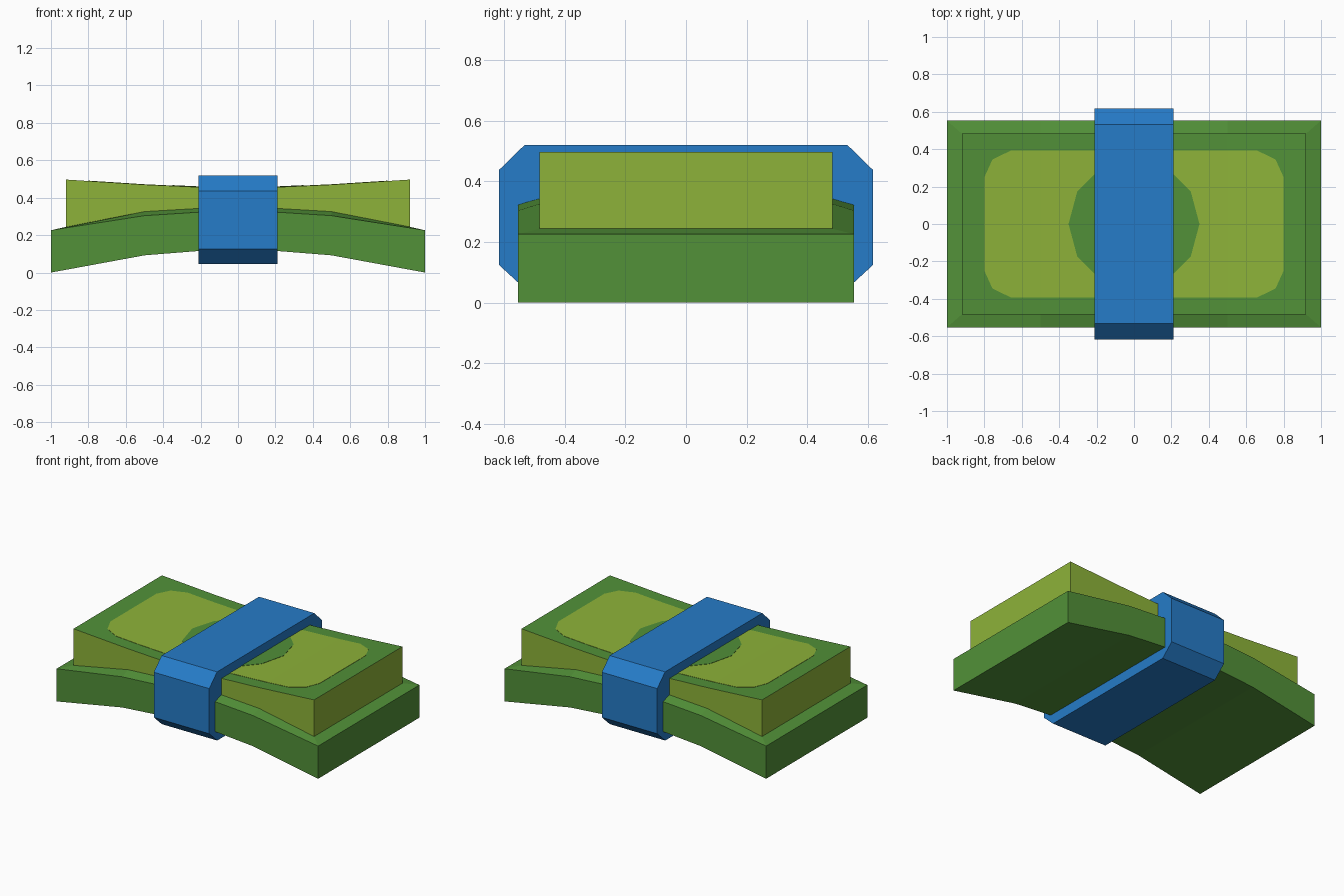
import bpy, bmesh, math

if "Cube" in bpy.data.objects:
    bpy.data.objects.remove(bpy.data.objects["Cube"])


def material(name, rgb):
    m = bpy.data.materials.new(name)
    m.diffuse_color = (*rgb, 1)
    m.use_nodes = True
    m.node_tree.nodes["Principled BSDF"].inputs["Base Color"].default_value = m.diffuse_color
    return m


green = material("note green", (0.084, 0.282, 0.040))
lime = material("note lime", (0.270, 0.450, 0.041))
blue = material("band blue", (0.019, 0.200, 0.580))


def finish(name, bm, *mats):
    bmesh.ops.recalc_face_normals(bm, faces=bm.faces[:])
    me = bpy.data.meshes.new(name)
    bm.to_mesh(me)
    bm.free()
    for m in mats:
        me.materials.append(m)
    ob = bpy.data.objects.new(name, me)
    bpy.context.collection.objects.link(ob)
    return ob


def stack(name, rings, *mats):
    """Bent slab from stacked rings: (end x, half y, heights at x = 0, 0.5, end)."""
    bm = bmesh.new()
    rows = []
    for end, hy, (z0, z1, z2) in rings:
        pts = [(-end, z2), (-0.5, z1), (0, z0), (0.5, z1), (end, z2)]
        rows.append(([bm.verts.new((x, -hy, z)) for x, z in pts],
                     [bm.verts.new((x, hy, z)) for x, z in pts]))
    for a, b in zip(rows, rows[1:]):
        la, lb = a[0] + a[1][::-1], b[0] + b[1][::-1]
        for i in range(len(la)):
            j = (i + 1) % len(la)
            bm.faces.new((la[i], la[j], lb[j], lb[i]))
    for k, (f, b) in ((0, rows[0]), (1, rows[-1])):
        for i in range(4):
            face = bm.faces.new((f[i], f[i + 1], b[i + 1], b[i]))
            if k and len(mats) > 1:
                face.material_index = 1
    return finish(name, bm, *mats)


# Lower stack with a sloping rim, upper stack with a green top
shelf = (0.355, 0.326, 0.244)
top = (0.447, 0.470, 0.497)
stack("lower_note_stack", [(1.0, 0.553, (0.132, 0.092, 0.0)),
                           (1.0, 0.553, (0.336, 0.304, 0.226)),
                           (0.92, 0.483, shelf)], green)
stack("upper_note_stack", [(0.92, 0.483, shelf), (0.92, 0.483, top)], lime, green)


def top_z(x):
    x = abs(x)
    if x < 0.5:
        return top[0] + (top[1] - top[0]) * x / 0.5
    return top[1] + (top[2] - top[1]) * (x - 0.5) / 0.42


def plate(name, outline, lift, mat):
    """Thin printed panel that follows the bent top."""
    bm = bmesh.new()
    bm.faces.new([bm.verts.new((x, y, 0)) for x, y in outline])
    for x in (-0.5, 0, 0.5):
        bmesh.ops.bisect_plane(bm, geom=bm.verts[:] + bm.edges[:] + bm.faces[:],
                               plane_co=(x, 0, 0), plane_no=(1, 0, 0))
    base = bm.verts[:]
    ext = bmesh.ops.extrude_face_region(bm, geom=bm.faces[:], use_keep_orig=True)
    upper = {v for v in ext["geom"] if isinstance(v, bmesh.types.BMVert)}
    for v in base:
        v.co.z = top_z(v.co.x) - 0.002
    for v in upper:
        v.co.z = top_z(v.co.x) + lift
    return finish(name, bm, mat)


# Printed panel with rounded corners, and the round portrait field
corner = [(0.8, 0.25), (0.757, 0.345), (0.66, 0.392)]
outline = (corner + [(-x, y) for x, y in corner[::-1]]
           + [(-x, -y) for x, y in corner] + [(x, -y) for x, y in corner[::-1]])
plate("printed_panel", outline, 0.002, lime)
plate("printed_circle", [(0.35 * math.cos(math.radians(a)), 0.35 * math.sin(math.radians(a)))
                         for a in range(0, 360, 30)], 0.004, green)

# Paper band: chamfered profile extruded along x
bm = bmesh.new()
half = [(0.53, 0.045), (0.617, 0.125), (0.617, 0.437), (0.532, 0.52)]
profile = half + [(-y, z) for y, z in half[::-1]]
face = bm.faces.new([bm.verts.new((-0.212, y, z)) for y, z in profile])
ext = bmesh.ops.extrude_face_region(bm, geom=[face], use_keep_orig=True)
bmesh.ops.translate(bm, vec=(0.424, 0, 0),
                    verts=[v for v in ext["geom"] if isinstance(v, bmesh.types.BMVert)])
finish("paper_band", bm, blue)
